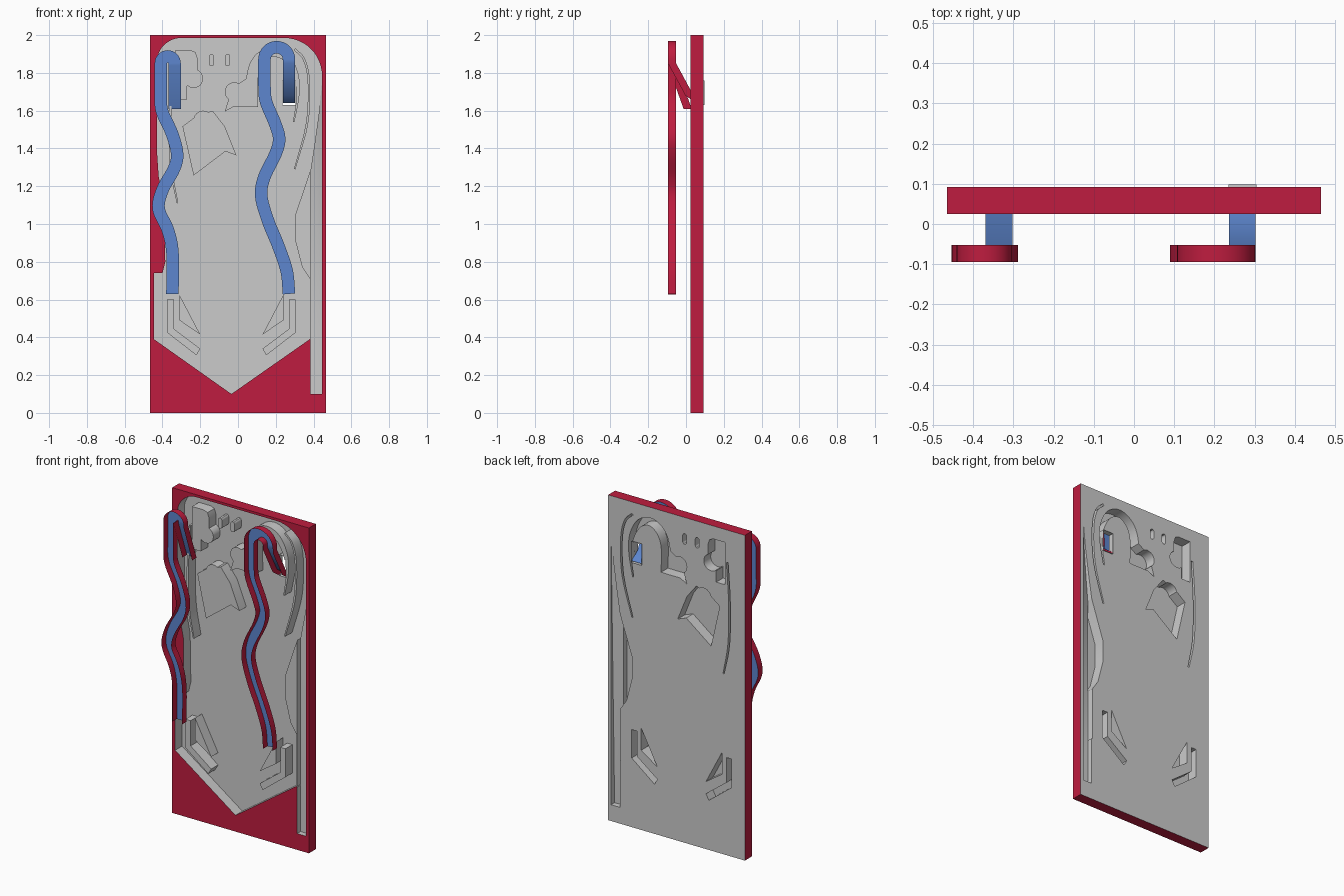
import bpy, bmesh
from math import sin, cos, radians
from mathutils import Vector
from mathutils.geometry import delaunay_2d_cdt

if "Cube" in bpy.data.objects:
    bpy.data.objects.remove(bpy.data.objects["Cube"])

FRONT, BACK = 0.025, 0.092


def material(name, rgb):
    m = bpy.data.materials.new(name)
    m.diffuse_color = (*rgb, 1)
    m.use_nodes = True
    m.node_tree.nodes["Principled BSDF"].inputs["Base Color"].default_value = m.diffuse_color
    return m


RED = material("red", (0.52, 0.012, 0.05))
BLUE = material("blue", (0.11, 0.24, 0.62))


def arc(cx, cz, r, a0, a1, n=12):
    return [(cx + r * cos(radians(a0 + (a1 - a0) * i / n)),
             cz + r * sin(radians(a0 + (a1 - a0) * i / n))) for i in range(n + 1)]


def smooth(points, n=5):
    """Catmull-Rom curve through points of any dimension."""
    p = [Vector(q) for q in points]
    p = [2 * p[0] - p[1]] + p + [2 * p[-1] - p[-2]]
    out = []
    for a, b, c, d in zip(p, p[1:], p[2:], p[3:]):
        for i in range(n):
            t = i / n
            out.append(0.5 * (2 * b + (c - a) * t + (2 * a - 5 * b + 4 * c - d) * t * t
                              + (3 * b - a - 3 * c + d) * t ** 3))
    return out + [p[-2]]


def sides(path, widths):
    """Left and right offsets of a 2D path."""
    left, right = [], []
    for i, p in enumerate(path):
        t = (path[min(i + 1, len(path) - 1)] - path[max(i - 1, 0)]).normalized()
        n = Vector((-t.y, t.x)) * widths[i] / 2
        left.append(p + n)
        right.append(p - n)
    return left, right


def wall(points):
    """Thin curved wall outline from (x, z, width) points."""
    s = smooth(points)
    left, right = sides([Vector((v.x, v.y)) for v in s], [v.z for v in s])
    return [tuple(v) for v in left + right[::-1]]


def pill(x, z0, z1, r):
    return arc(x, z1 - r, r, 0, 180, 6) + arc(x, z0 + r, r, 180, 360, 6)


def inside(p, poly):
    hit = False
    for (x0, z0), (x1, z1) in zip(poly, poly[1:] + poly[:1]):
        if (z0 > p.y) != (z1 > p.y) and p.x < (x1 - x0) * (p.y - z0) / (z1 - z0) + x0:
            hit = not hit
    return hit


def make_object(name, faces, mats=(), slots=None):
    me = bpy.data.meshes.new(name)
    bm = bmesh.new()
    for i, f in enumerate(faces):
        face = bm.faces.new([bm.verts.new(v) for v in f])
        face.material_index = slots[i] if slots else 0
    bmesh.ops.remove_doubles(bm, verts=bm.verts, dist=1e-5)
    bm.to_mesh(me)
    bm.free()
    for m in mats:
        me.materials.append(m)
    ob = bpy.data.objects.new(name, me)
    bpy.context.collection.objects.link(ob)
    bpy.ops.object.select_all(action='DESELECT')
    ob.select_set(True)
    bpy.context.view_layer.objects.active = ob
    bpy.ops.object.shade_smooth_by_angle(angle=radians(30))
    return ob


# Outlines of the board, the sunken field, the launch lane and the raised islands
board = [(-0.465, 0), (0.465, 0), (0.465, 2), (-0.465, 2)]
field = ([(-0.035, 0.1), (0.38, 0.39), (0.385, 0.385), (0.385, 0.1), (0.445, 0.1)]
         + arc(0.245, 1.785, 0.2, 0, 90) + arc(-0.3, 1.855, 0.13, 90, 180)
         + [(-0.43, 1.4), (-0.42, 1.25), (-0.39, 1.1), (-0.385, 0.8),
            (-0.4, 0.74), (-0.445, 0.74), (-0.445, 0.39)])
lane = [(0.385, 0.1), (0.445, 0.1), (0.445, 1.75), (0.43, 1.6), (0.405, 1.42), (0.385, 1.29)]
exit_hole = [(0.235, 1.63), (0.305, 1.63), (0.305, 1.76), (0.235, 1.76)]
sling = [(-0.31, 0.625), (-0.31, 0.49), (-0.2, 0.415)]
guide = [(-0.375, 0.6), (-0.375, 0.425), (-0.22, 0.305), (-0.2, 0.34), (-0.34, 0.445), (-0.34, 0.6)]
islands = [
    [(0.38, 0.39), (0.385, 0.39), (0.385, 1.29), (0.304, 1.05), (0.304, 0.91), (0.34, 0.77), (0.38, 0.71)],
    [(-0.294, 1.517), (-0.23, 1.565), (-0.135, 1.6), (-0.07, 1.517), (-0.008, 1.363),
     (-0.066, 1.385), (-0.235, 1.257)],
    [(-0.33, 1.66), (-0.27, 1.66), (-0.27, 1.73), (-0.215, 1.79), (-0.215, 1.88),
     (-0.225, 1.91), (-0.25, 1.92), (-0.33, 1.92)],
    [(-0.07, 1.595), (-0.025, 1.62), (0.06, 1.62), (0.06, 1.78), (0.0, 1.74), (-0.05, 1.66)],
    pill(-0.14, 1.835, 1.9, 0.013), pill(-0.055, 1.835, 1.9, 0.013),
    wall([(-0.345, 1.8, .012), (-0.36, 1.55, .012), (-0.355, 1.3, .012), (-0.32, 1.11, .008)]),
    wall([(0.3, 1.925, .012), (0.35, 1.87, .012), (0.375, 1.75, .012),
          (0.365, 1.53, .012), (0.3, 1.29, .008)]),
    wall([(0.075, 1.62, .06), (0.075, 1.78, .06), (0.11, 1.87, .06), (0.18, 1.91, .05),
          (0.255, 1.88, .04), (0.305, 1.79, .03), (0.317, 1.68, .015), (0.295, 1.54, .008)]),
]
islands += [arc(x, z, 0.05, 0, 345, 23) for x, z in ((-0.235, 1.77), (-0.02, 1.7), (-0.185, 1.55))]
for shape in (sling, guide):
    islands += [shape, [(-0.07 - x, z) for x, z in shape[::-1]]]

# Split the board into cells along every outline
coords, edges = [], []
for poly in [board, field, lane, exit_hole] + islands:
    k, n = len(coords), len(poly)
    coords += [Vector(p) for p in poly]
    edges += [(k + i, k + (i + 1) % n) for i in range(n)]
res = delaunay_2d_cdt(coords, edges, [], 0, 1e-5)
pts, tris = res[0], res[2]


def kind(tri):
    c = sum((pts[i] for i in tri), Vector((0, 0))) / 3
    if not inside(c, field):
        return "frame"
    if inside(c, exit_hole):
        return "hole"
    if any(inside(c, p) for p in islands):
        return "island"
    return "lane" if inside(c, lane) else "floor"


def lane_y(p):
    return 0.058 + (BACK - 0.058) * min(1, max(0, (p.y - 1.3) / 0.45))


def at(i, y):
    return (pts[i].x, y, pts[i].y)


kinds = [kind(t) for t in tris]
owner = {}
for t, k in zip(tris, kinds):
    for a, b in zip(t, list(t[1:]) + [t[0]]):
        owner[(a, b)] = k

red, grey = [], []
for t, k in zip(tris, kinds):
    if k == "frame":
        red.append([at(i, FRONT) for i in t])
        grey.append([at(i, BACK) for i in reversed(t)])
    elif k == "island":
        grey.append([at(i, FRONT) for i in t])
    elif k == "floor":
        grey.append([at(i, BACK) for i in t])
    elif k == "lane":
        grey.append([at(i, lane_y(pts[i])) for i in t])

# Upright walls between different cells
rank = {"hole": 0, "floor": 1, "lane": 2, "island": 3, "frame": 4}
for (a, b), k in owner.items():
    o = owner.get((b, a))
    if o is None:
        red.append([at(b, BACK), at(b, FRONT), at(a, FRONT), at(a, BACK)])
    elif rank[k] < rank[o]:
        top, low = [FRONT, FRONT], [BACK, BACK]
        ly = [lane_y(pts[a]), lane_y(pts[b])]
        if (k, o) == ("floor", "lane"):
            top = ly
        elif (k, o) == ("lane", "island"):
            low = ly
        elif k == "hole":
            top, low = [0.065 if o == "floor" else FRONT] * 2, [0.098] * 2
        if low[0] - top[0] + low[1] - top[1] > 1e-4:
            grey.append([at(a, low[0]), at(a, top[0]), at(b, top[1]), at(b, low[1])])
make_object("playfield", grey)
make_object("board_frame", red, [RED])


def ramp(name, bends, bow, drop):
    """Open channel: wavy run, half-circle bow, then a slope into the board."""
    y = -0.052
    run = [(v.x, y, v.y) for v in smooth(bends, 6)]
    run += [(x, y, z) for x, z in arc(*bow, 180, 0, 16)] + drop
    path = [Vector(p) for p in run]
    left, right = sides([Vector((p.x, p.z)) for p in path], [0.066] * len(path))
    L = [Vector((q.x, p.y, q.y)) for p, q in zip(path, left)]
    R = [Vector((q.x, p.y, q.y)) for p, q in zip(path, right)]
    up = Vector((0, -0.043, 0))
    faces, slots = [], []
    for i in range(len(path) - 1):
        faces += [[L[i], R[i], R[i + 1], L[i + 1]],
                  [L[i] + up, L[i], L[i + 1], L[i + 1] + up],
                  [R[i], R[i] + up, R[i + 1] + up, R[i + 1]]]
        slots += [0, 1, 1]
    make_object(name, faces, [BLUE, RED], slots)


# Two raised ramps
ramp("left_ramp",
     [(-0.347, 0.63), (-0.347, 0.85), (-0.372, 0.97), (-0.42, 1.08), (-0.4, 1.18), (-0.34, 1.29),
      (-0.322, 1.37), (-0.35, 1.48), (-0.403, 1.6), (-0.408, 1.7), (-0.408, 1.83)],
     (-0.372, 1.851, 0.036), [(-0.336, -0.052, 1.84), (-0.336, 0.03, 1.61)])
ramp("right_ramp",
     [(0.27, 0.63), (0.258, 0.75), (0.215, 0.88), (0.158, 1.02), (0.123, 1.15), (0.14, 1.25),
      (0.198, 1.37), (0.218, 1.45), (0.197, 1.53), (0.148, 1.65), (0.14, 1.74), (0.14, 1.85)],
     (0.205, 1.871, 0.065), [(0.27, -0.052, 1.85), (0.27, 0.04, 1.68), (0.27, 0.097, 1.64)])
